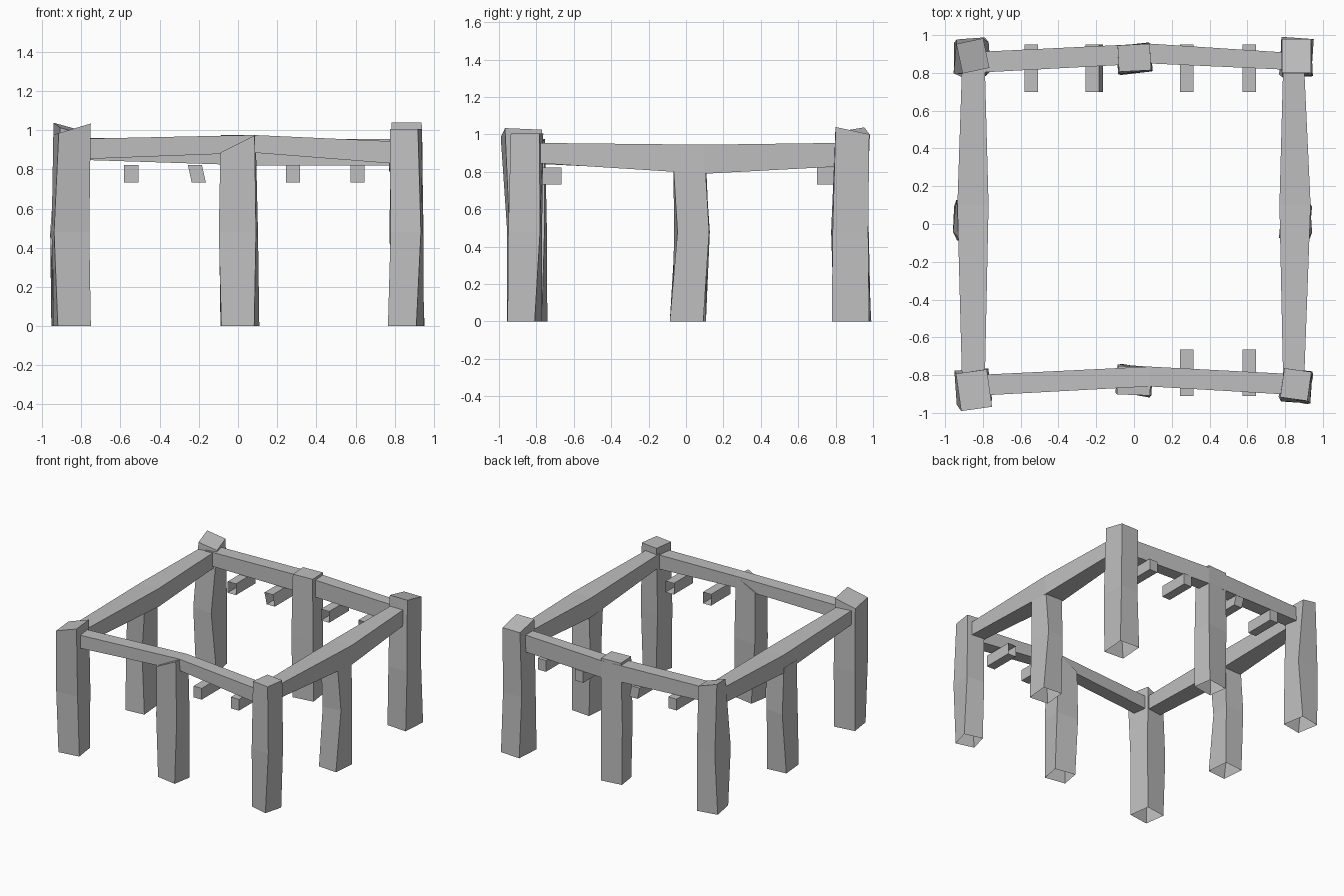
import bpy
import bmesh
from math import cos, sin, radians
from mathutils import Vector

if "Cube" in bpy.data.objects:
    bpy.data.objects.remove(bpy.data.objects["Cube"], do_unlink=True)

grey = bpy.data.materials.new("stone grey")
grey.use_nodes = True
colour = (0.52, 0.52, 0.52, 1)
grey.diffuse_color = colour
grey.node_tree.nodes["Principled BSDF"].inputs["Base Color"].default_value = colour


def loft(name, rings, cap_start=True, cap_end=True):
    """Skin a row of four-cornered rings, closing the chosen ends."""
    bm = bmesh.new()
    loops = [[bm.verts.new(p) for p in ring] for ring in rings]
    for a, b in zip(loops, loops[1:]):
        for i in range(4):
            j = (i + 1) % 4
            bm.faces.new((a[i], a[j], b[j], b[i]))
    if cap_start:
        bm.faces.new(loops[0][::-1])
    if cap_end:
        bm.faces.new(loops[-1])
    bmesh.ops.recalc_face_normals(bm, faces=bm.faces[:])
    mesh = bpy.data.meshes.new(name)
    bm.to_mesh(mesh)
    bm.free()
    mesh.materials.append(grey)
    obj = bpy.data.objects.new(name, mesh)
    bpy.context.collection.objects.link(obj)
    return obj


CORNERS = ((-1, -1), (1, -1), (1, 1), (-1, 1))


def post(name, base, middle, top, slope=(0, 0)):
    """Hand-hewn post, open below. Sections: x, y, z, width, depth, twist."""
    rings = []
    for section in (base, middle, top):
        x, y, z, w, d, twist = section
        c, s = cos(radians(twist)), sin(radians(twist))
        ring = []
        for i, j in CORNERS:
            u, v = i * w / 2, j * d / 2
            dx, dy = u * c - v * s, u * s + v * c
            tilt = dx * slope[0] + dy * slope[1] if section is top else 0
            ring.append(Vector((x + dx, y + dy, z + tilt)))
        rings.append(ring)
    return loft(name, rings, cap_start=False)


def beam(name, along_x, stations):
    """Beam with a bend. Stations: distance, side low/high, z low/high."""
    rings = []
    for t, s0, s1, z0, z1 in stations:
        section = ((s0, z0), (s1, z0), (s1, z1), (s0, z1))
        rings.append([Vector((t, s, z) if along_x else (s, t, z)) for s, z in section])
    return loft(name, rings)


# Corner posts
post("front_right_post", (-.847, -.86, 0, .17, .17, 8),
     (-.855, -.86, .48, .18, .18, 4), (-.847, -.88, 1.005, .165, .2, 8), (.3, 0))
post("front_left_post", (.857, -.862, 0, .15, .15, -15),
     (.862, -.86, .48, .155, .17, -4), (.857, -.85, 1.005, .145, .155, -8))
post("back_left_post", (.86, .885, 0, .17, .2, -4),
     (.862, .875, .48, .16, .19, 3), (.86, .89, 1.02, .155, .18, 0), (0, -.22))
post("back_right_post", (-.855, .885, 0, .165, .18, 10),
     (-.862, .88, .48, .17, .18, -5), (-.853, .89, 1.005, .145, .16, 12), (-.3, .1))

# Middle posts
post("front_middle_post", (.012, -.83, 0, .17, .15, -10),
     (.002, -.825, .48, .19, .15, -4), (0, -.83, .93, .175, .15, -2), (.5, 0))
post("back_middle_post", (.005, .875, 0, .17, .15, 8),
     (0, .875, .48, .18, .15, 5), (.002, .88, .975, .17, .14, 3))
post("left_middle_post", (.855, .01, 0, .16, .18, -5),
     (.858, .03, .48, .15, .17, 7), (.855, .02, .84, .15, .17, -2))
post("right_middle_post", (-.865, .01, 0, .16, .18, 5),
     (-.875, .035, .48, .15, .17, -6), (-.86, .02, .84, .15, .17, 2))

# Beams joining the post tops
beam("front_beam", True, ((-.85, -.91, -.80, .85, .955),
                          (.08, -.86, -.755, .885, .975), (.85, -.905, -.795, .825, .94)))
beam("back_beam", True, ((-.85, .80, .91, .85, .96),
                         (.08, .85, .955, .82, .955), (.85, .815, .905, .82, .955)))
beam("left_beam", False, ((-.85, .79, .90, .85, .955),
                          (.1, .77, .935, .79, .945), (.85, .79, .90, .83, .955)))
beam("right_beam", False, ((-.85, -.91, -.79, .845, .955),
                           (.1, -.935, -.77, .80, .945), (.85, -.91, -.79, .83, .955)))


# Short pegs under the beams, hollow at the inner end
def peg(name, x, outer, inner, lean=0):
    rings = []
    for y in (outer, inner):
        rings.append([Vector((x + i * .036 - j * lean, y, .777 + j * .045))
                      for i, j in CORNERS])
    return loft(name, rings, cap_end=False)


for n, x in enumerate((-.545, -.21, .28, .61)):
    peg(f"back_peg_{n + 1}", x, .95, .70, .01 if n == 1 else 0)
for n, x in enumerate((.28, .61)):
    peg(f"front_peg_{n + 1}", x, -.91, -.665)
